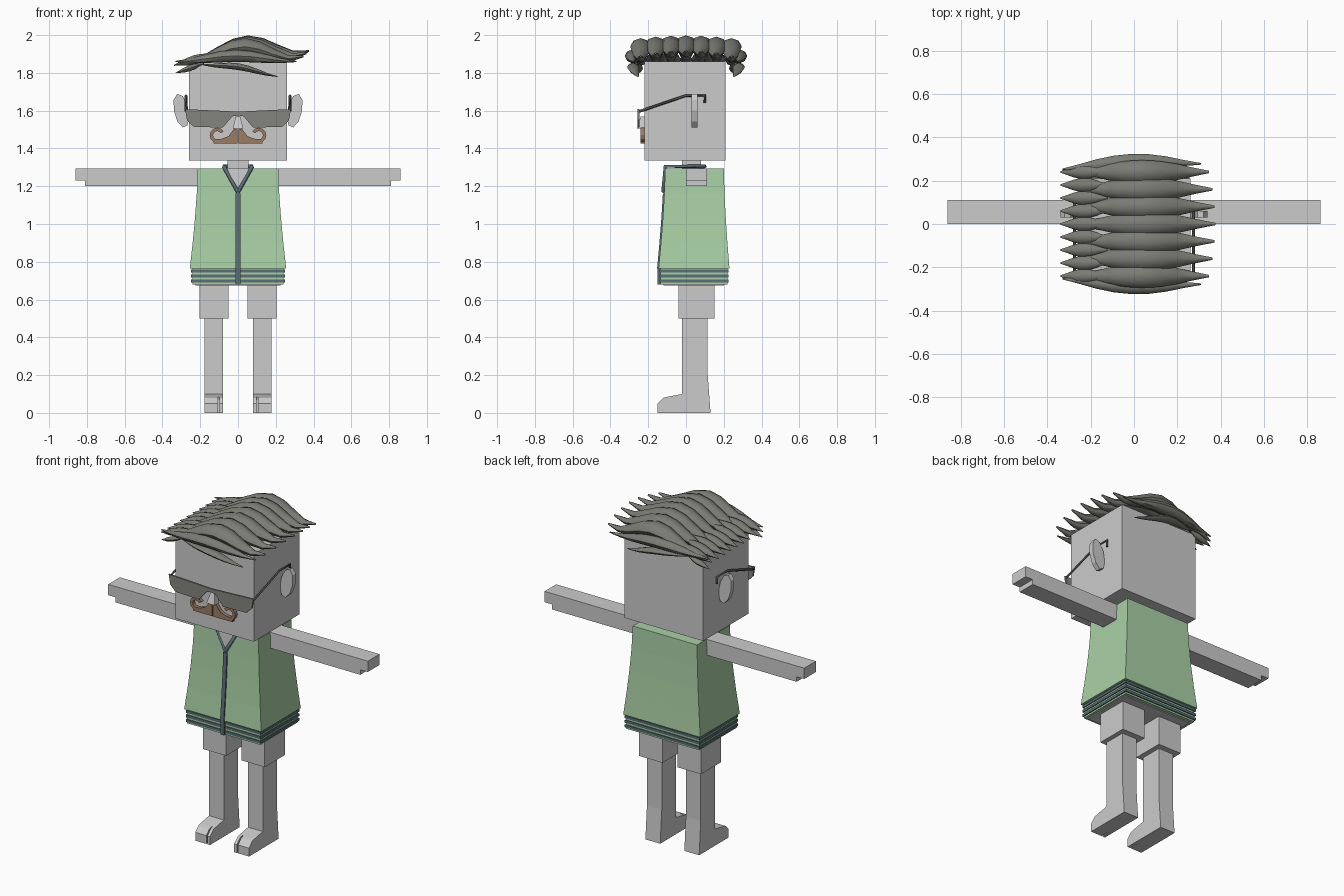
import bpy
import bmesh
from math import cos, sin, pi
from mathutils import Vector

cube = bpy.data.objects.get("Cube")
if cube:
    bpy.data.objects.remove(cube, do_unlink=True)


def material(name, red, green, blue):
    mat = bpy.data.materials.new(name)
    mat.use_nodes = True
    colour = (red, green, blue, 1)
    mat.diffuse_color = colour
    mat.node_tree.nodes["Principled BSDF"].inputs["Base Color"].default_value = colour
    return mat


skin = material("pale grey", 0.6, 0.6, 0.6)
hair = material("olive grey", 0.2, 0.2, 0.18)
lens = material("smoky lens", 0.23, 0.23, 0.21)
frame = material("dark frame", 0.08, 0.08, 0.08)
green = material("light green", 0.4, 0.63, 0.38)
trim = material("slate teal", 0.1, 0.16, 0.18)
brown = material("brown", 0.33, 0.2, 0.13)


def loft(name, rings, mat):
    """Skin a closed solid through rings of equal point count."""
    bm = bmesh.new()
    loops = [[bm.verts.new(point) for point in ring] for ring in rings]
    count = len(loops[0])
    for lower, upper in zip(loops, loops[1:]):
        for i in range(count):
            j = (i + 1) % count
            bm.faces.new((lower[i], lower[j], upper[j], upper[i]))
    bm.faces.new(loops[0])
    bm.faces.new(loops[-1])
    bmesh.ops.recalc_face_normals(bm, faces=bm.faces[:])
    mesh = bpy.data.meshes.new(name)
    bm.to_mesh(mesh)
    bm.free()
    mesh.materials.append(mat)
    obj = bpy.data.objects.new(name, mesh)
    bpy.context.collection.objects.link(obj)
    return obj


def rect(half_width, front, back, z):
    return [(-half_width, front, z), (half_width, front, z),
            (half_width, back, z), (-half_width, back, z)]


def block(name, half_width, front, back, bottom, top, mat):
    return loft(name, [rect(half_width, front, back, z) for z in (bottom, top)], mat)


def plate(name, outline, front, back, mat, side=1):
    """Extrude an outline of (x, z) points along y, on either side of the body."""
    return loft(name, [[(side * x, y, z) for x, z in outline] for y in (front, back)], mat)


def side_plate(name, outline, inner, outer, mat, side):
    """Extrude an outline of (y, z) points along x."""
    return loft(name, [[(side * x, y, z) for y, z in outline] for x in (inner, outer)], mat)


def rod(name, points, radius, mat):
    curve = bpy.data.curves.new(name, "CURVE")
    curve.dimensions = "3D"
    curve.bevel_depth = radius
    curve.bevel_resolution = 0
    curve.use_fill_caps = True
    spline = curve.splines.new("POLY")
    spline.points.add(len(points) - 1)
    for point, position in zip(spline.points, points):
        point.co = (*position, 1)
    curve.materials.append(mat)
    obj = bpy.data.objects.new(name, curve)
    bpy.context.collection.objects.link(obj)
    bpy.ops.object.select_all(action="DESELECT")
    obj.select_set(True)
    bpy.context.view_layer.objects.active = obj
    bpy.ops.object.convert(target="MESH")


def lock(name, start, end, width, thickness, rise=0, bow=0, flick=0, steps=8, sides=8):
    """Hair lock, pointed at both ends, arched in z, bowed in y, with a flicked tip."""
    rings = []
    for step in range(steps + 1):
        t = step / steps
        swell = max(sin(pi * t), 0.1)
        centre = Vector(start).lerp(Vector(end), t)
        centre += Vector((0, bow * swell, rise * swell ** 2 + flick * t ** 6))
        angles = [2 * pi * i / sides for i in range(sides)]
        rings.append([centre + swell * Vector((0, width * cos(a), thickness * sin(a)))
                      for a in angles])
    mesh = loft(name, rings, hair).data
    mesh.shade_smooth()
    mesh.set_sharp_from_angle(angle=pi / 4)


# Head, neck and nose
block("head", 0.26, -0.22, 0.21, 1.335, 1.86, skin)
block("neck", 0.055, -0.02, 0.08, 1.27, 1.35, skin)
loft("nose", [rect(0.028, -0.26, -0.21, 1.505), rect(0.012, -0.24, -0.21, 1.57)], skin)

# Shirt flaring towards the hem, and a zip that follows its front
shirt_rings, zip_rings = [], []
for step in range(5):
    t = step / 4
    flare = (1 - t) ** 1.5
    front = -0.11 - 0.035 * flare
    z = 0.765 + 0.53 * t
    shirt_rings.append(rect(0.213 + 0.042 * flare, front, 0.2 + 0.03 * flare, z))
    if step < 4:
        zip_rings.append(rect(0.012, front - 0.008, front + 0.01, z))
loft("shirt", shirt_rings, green)
loft("zip", zip_rings, trim)
block("lower_zip", 0.012, -0.15, -0.13, 0.68, 0.77, trim)

# Striped hem and body underside
block("hem", 0.242, -0.135, 0.22, 0.68, 0.77, green)
for i in range(3):
    z = 0.69 + 0.027 * i
    block(f"hem_stripe_{i + 1}", 0.248, -0.14, 0.226, z, z + 0.015, trim)
block("body_underside", 0.225, -0.12, 0.2, 0.675, 0.7, skin)

# Open neckline
neckline = [Vector((-0.06, -0.107, 1.297)), Vector((0.06, -0.107, 1.297)),
            Vector((0, -0.113, 1.17))]
loft("neckline_skin", [[p + Vector((0, depth, 0)) for p in neckline]
                       for depth in (0, -0.009)], skin)

for name, side in (("left", 1), ("right", -1)):
    # Collar piping
    collar = side * 0.075
    rod(f"{name}_collar", [(0, -0.12, 1.17), (collar, -0.11, 1.305),
                           (collar, 0.1, 1.305), (0, 0.1, 1.305)], 0.011, trim)

    # Arm with stepped hand
    plate(f"{name}_arm", [(0.2, 1.295), (0.86, 1.295), (0.86, 1.23), (0.81, 1.23),
                          (0.81, 1.2), (0.2, 1.2)], 0, 0.11, skin, side)

    # Leg, foot and split toes
    side_plate(f"{name}_upper_leg", [(-0.04, 0.5), (0.15, 0.5), (0.15, 0.69), (-0.04, 0.69)],
               0.05, 0.205, skin, side)
    side_plate(f"{name}_lower_leg", [(-0.02, 0.5), (0.115, 0.5), (0.115, 0.2), (0.13, 0),
                                     (-0.1, 0), (-0.1, 0.085), (-0.02, 0.1)],
               0.08, 0.178, skin, side)
    for toe, inner, outer in (("big_toe", 0.08, 0.098), ("toes", 0.105, 0.178)):
        side_plate(f"{name}_{toe}", [(-0.1, 0), (-0.15, 0), (-0.15, 0.05), (-0.12, 0.08),
                                     (-0.1, 0.085)], inner, outer, skin, side)

    # Ear, an oval leaning outwards
    angles = [2 * pi * i / 9 for i in range(9)]
    plate(f"{name}_ear", [(0.3 + 0.04 * cos(a) + 0.015 * sin(a), 1.6 + 0.09 * sin(a))
                          for a in angles], 0.03, 0.06, skin, side)

    # Sunglasses
    plate(f"{name}_lens", [(0, 1.595), (0.28, 1.608), (0.27, 1.55), (0.235, 1.515),
                           (0.08, 1.51), (0.03, 1.57), (0, 1.575)],
          -0.256, -0.246, lens, side)
    temple = side * 0.275
    rod(f"{name}_temple", [(temple, -0.25, 1.595), (temple, 0, 1.68),
                           (temple, 0.1, 1.68), (temple, 0.1, 1.64)], 0.007, frame)

    # Moustache with a curled end
    plate(f"{name}_moustache", [(0.003, 1.5), (0.02, 1.505), (0.05, 1.465), (0.09, 1.45),
                                (0.13, 1.45), (0.13, 1.425), (0.003, 1.425)],
          -0.24, -0.215, brown, side)
    sweep = [pi * (i / 6 - 0.5) for i in range(9)]
    curl = [(radius, a) for radius, arc in ((0.04, sweep), (0.022, sweep[::-1])) for a in arc]
    plate(f"{name}_moustache_curl", [(0.11 + r * cos(a), 1.47 + r * sin(a)) for r, a in curl],
          -0.24, -0.215, brown, side)

# Swept locks over the crown
for i in range(7):
    y = (i - 3) * 0.08
    droop = y * y / 2
    lock(f"crown_lock_{i + 1}", (-0.27, y, 1.86), (0.375 - droop, y, 1.865 - droop),
         0.055, 0.045, rise=0.09, flick=0.05)

# Short spikes along the parting
for i in range(9):
    y = (i - 4) * 0.06
    lock(f"side_spike_{i + 1}", (-0.34, y, 1.84), (-0.12, y, 1.9), 0.032, 0.024)

# Locks hanging over the front and back edges
for name, side in (("front", -1), ("back", 1)):
    y = side * 0.25
    lock(f"{name}_upper_lock", (-0.33, y, 1.86), (0.31, y * 1.1, 1.86),
         0.036, 0.032, rise=0.03, bow=side * 0.025)
    lock(f"{name}_lower_lock", (-0.2, y, 1.845), (0.21, y, 1.78),
         0.032, 0.018, rise=0.02, bow=side * 0.03)
    lock(f"{name}_corner_spike", (-0.33, y, 1.8), (-0.18, y, 1.85), 0.022, 0.016)
